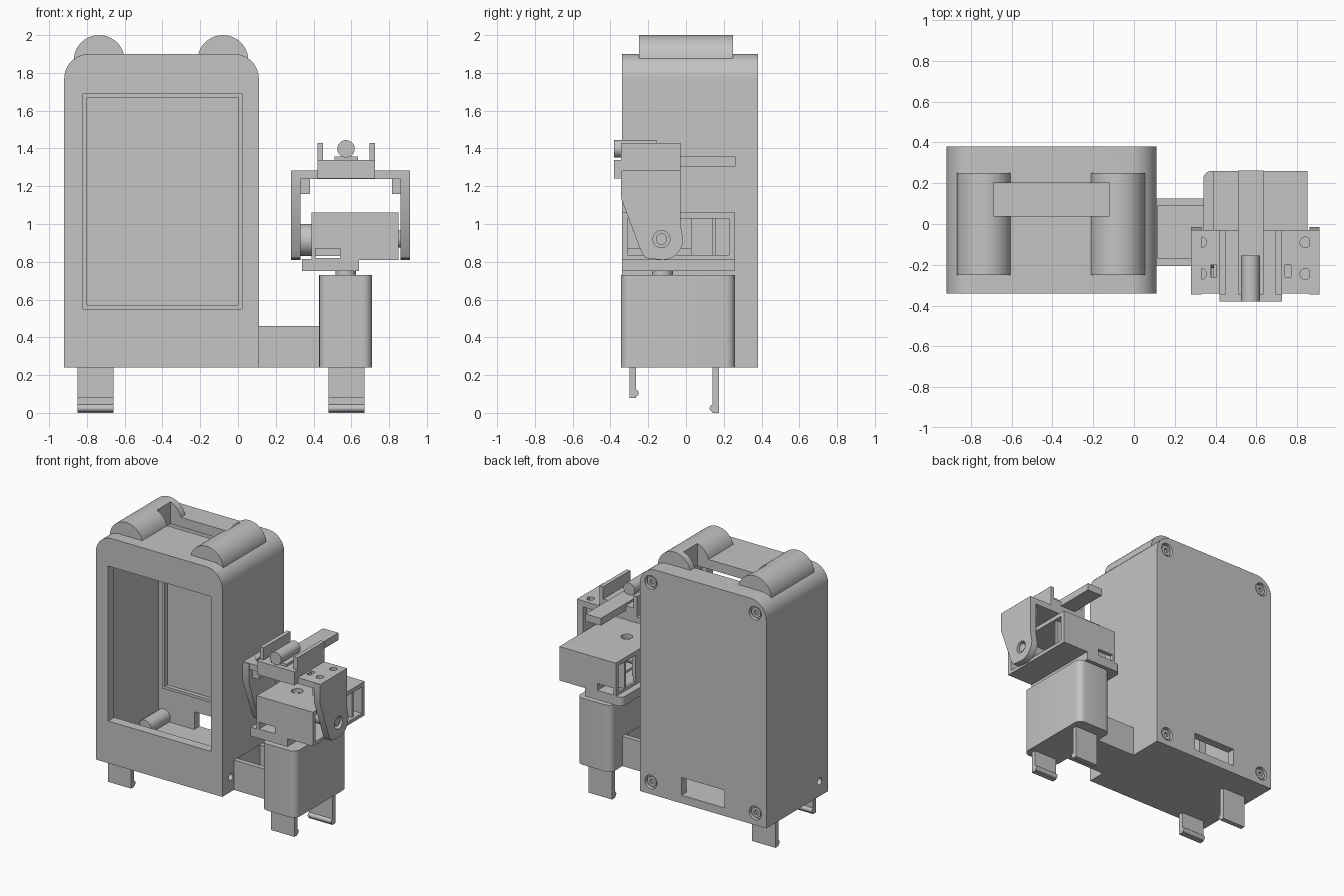
import bpy, bmesh, math
from mathutils import Vector

if "Cube" in bpy.data.objects:
    bpy.data.objects.remove(bpy.data.objects["Cube"])

grey = bpy.data.materials.new("plain_grey")
grey.diffuse_color = (0.55, 0.55, 0.55, 1)
grey.use_nodes = True
grey.node_tree.nodes["Principled BSDF"].inputs["Base Color"].default_value = grey.diffuse_color


def prism(name, pts, axis, a, b):
    """Extrude a 2D outline along an axis from a to b."""
    place = {'x': lambda p, d: (d, p[0], p[1]),
             'y': lambda p, d: (p[0], d, p[1]),
             'z': lambda p, d: (p[0], p[1], d)}[axis]
    bm = bmesh.new()
    lo = [bm.verts.new(place(p, a)) for p in pts]
    hi = [bm.verts.new(place(p, b)) for p in pts]
    bm.faces.new(lo)
    bm.faces.new(hi)
    n = len(pts)
    for i in range(n):
        j = (i + 1) % n
        bm.faces.new((lo[i], lo[j], hi[j], hi[i]))
    bmesh.ops.recalc_face_normals(bm, faces=bm.faces)
    me = bpy.data.meshes.new(name)
    bm.to_mesh(me)
    bm.free()
    me.materials.append(grey)
    ob = bpy.data.objects.new(name, me)
    bpy.context.collection.objects.link(ob)
    return ob


def box(name, x0, x1, y0, y1, z0, z1):
    return prism(name, [(x0, y0), (x1, y0), (x1, y1), (x0, y1)], 'z', z0, z1)


def arc(cx, cy, r, a0, a1, n=10):
    return [(cx + r * math.cos(math.radians(a0 + (a1 - a0) * i / n)),
             cy + r * math.sin(math.radians(a0 + (a1 - a0) * i / n))) for i in range(n + 1)]


def cyl(name, c, r, axis, a, b, n=32):
    return prism(name, arc(c[0], c[1], r, 0, 360, n)[:-1], axis, a, b)


def rounded(x0, x1, y0, y1, r):
    return (arc(x1 - r, y1 - r, r, 0, 90, 6) + arc(x0 + r, y1 - r, r, 90, 180, 6)
            + arc(x0 + r, y0 + r, r, 180, 270, 6) + arc(x1 - r, y0 + r, r, 270, 360, 6))


def cut(ob, *cutters):
    for c in cutters:
        m = ob.modifiers.new("cut", 'BOOLEAN')
        m.operation = 'DIFFERENCE'
        m.solver = 'EXACT'
        m.object = c
        bpy.context.view_layer.objects.active = ob
        bpy.context.view_layer.update()
        bpy.ops.object.modifier_apply(modifier=m.name)
        bpy.data.objects.remove(c)


# Main case: rounded upper corners, hollow inside
outline = ([(-0.92, 0.24), (0.11, 0.24)] + arc(-0.02, 1.77, 0.13, 0, 90)
           + arc(-0.79, 1.77, 0.13, 90, 180))
case = prism("case", outline, 'y', -0.34, 0.38)
cut(case,
    box("cavity", -0.87, 0.06, -0.27, 0.32, 0.30, 1.83),
    box("screen_opening", -0.82, 0.02, -0.5, -0.1, 0.55, 1.69),
    box("rear_slot", -0.58, -0.23, 0.2, 0.5, 0.30, 0.43),
    box("strap_slot", -0.69, -0.12, 0.04, 0.20, 1.70, 2.1),
    cyl("side_hole", (-0.24, 0.35), 0.025, 'x', -1, 0.3, 16))

# Back screws: ring recess with screw head, and inner corner posts
for x in (-0.83, 0.02):
    for z in (0.33, 1.80):
        cut(case, cyl("recess", (x, z), 0.05, 'y', 0.35, 0.5, 24))
        head = cyl("back_screw", (x, z), 0.037, 'y', 0.34, 0.37, 24)
        cut(head, cyl("socket", (x, z), 0.018, 'y', 0.355, 0.4, 6))
        cyl("corner_post", (x, z), 0.055, 'y', 0.10, 0.325, 24)

# Raised frame inside the back wall
frame = box("inner_frame", -0.82, 0.02, 0.29, 0.325, 0.55, 1.69)
cut(frame, box("frame_hole", -0.80, 0.0, 0.2, 0.4, 0.57, 1.67))

# Strap lugs on top
for x in (-0.735, -0.08):
    lug = prism("strap_lug", arc(x, 1.865, 0.135, -8, 188, 24), 'y', -0.25, 0.25)
    cut(lug, box("strap_cut", -0.69, -0.12, 0.04, 0.20, 1.70, 2.1))

# Arm joining case and pillar: open channel
arm = box("side_arm", 0.10, 0.44, -0.205, 0.125, 0.24, 0.46)
cut(arm, box("arm_channel", 0.115, 0.425, -0.17, 0.09, 0.28, 0.6))

# Lower motor pillar and its shaft
prism("pillar", rounded(0.43, 0.71, -0.345, 0.26, 0.05), 'z', 0.24, 0.73)
cyl("pillar_shaft", (0.57, -0.125), 0.055, 'z', 0.72, 0.76)

# Clip legs with inward hooks, front and back
for x0, x1 in ((-0.85, -0.66), (0.48, 0.67)):
    for y0, y1, zb, hook in ((-0.30, -0.265, 0.08, -0.27), (0.14, 0.175, 0.0, 0.145)):
        box("clip_leg", x0, x1, y0, y1, zb, 0.25)
        cyl("clip_hook", (hook, zb + 0.025), 0.02, 'x', x0, x1, 16)

# Turntable plate
prism("turn_plate", arc(0.38, 0.22, 0.04, 90, 180, 6) + [(0.34, -0.34), (0.64, -0.34), (0.64, 0.26)],
      'z', 0.75, 0.815)

# Upper motor holder: hollow, open at the right side
holder = box("motor_holder", 0.39, 0.85, -0.34, 0.26, 0.81, 1.06)
cut(holder,
    box("motor_bay", 0.42, 1.0, -0.31, 0.23, 0.835, 1.03),
    box("left_window", 0.3, 0.5, 0.03, 0.23, 0.835, 1.03),
    box("wire_slots", 0.41, 0.54, -0.5, 0.5, 0.82, 0.87),
    cyl("top_hole", (0.57, -0.125), 0.04, 'z', 0.95, 1.2))
box("holder_post", 0.39, 0.83, 0.14, 0.16, 0.83, 1.035)
cyl("left_hub", (-0.13, 0.915), 0.085, 'x', 0.32, 0.40)
cyl("right_hub", (-0.13, 0.92), 0.045, 'x', 0.42, 0.87)

# Tilting bracket: tapered legs, top plate and corner gussets
leg = ([(-0.345, 1.28), (-0.345, 1.14), (-0.24, 0.86), (-0.215, 0.82)]
       + arc(-0.125, 0.92, 0.11, 270, 360) + [(-0.03, 1.0), (-0.03, 1.28)])
for x0, x1, g0, g1 in ((0.28, 0.33, 0.32, 0.38), (0.86, 0.91, 0.815, 0.87)):
    side = prism("bracket_leg", leg, 'x', x0, x1)
    cut(side, cyl("pivot_hole", (-0.13, 0.92), 0.045, 'x', x0 - 0.005, x1 + 0.1))
    pin = cyl("pivot_ring", (-0.13, 0.92), 0.03, 'x', x0 + 0.01, x1 - 0.01, 24)
    box("bracket_gusset", g0, g1, -0.30, -0.07, 1.16, 1.25)

plate = box("bracket_plate", 0.28, 0.91, -0.34, -0.03, 1.238, 1.282)
for x in (0.33, 0.84):
    for y in (-0.09, -0.245):
        cut(plate, cyl("plate_hole", (x, y), 0.026, 'z', 1.25, 1.4, 16))
for x in (0.39, 0.755):
    cut(plate, box("plate_slot", x - 0.015, x + 0.015, -0.26, -0.20, 1.2, 1.4))

# Cradle on the bracket with walls, rod and rear bar
box("cradle_base", 0.42, 0.725, -0.38, -0.03, 1.24, 1.34)
for x in (0.42, 0.695):
    box("cradle_wall", x, x + 0.03, -0.345, -0.03, 1.33, 1.43)
box("rod_seat", 0.51, 0.635, -0.345, -0.05, 1.335, 1.358)
cyl("rod", (0.572, 1.398), 0.046, 'y', -0.38, -0.155)
box("rear_bar", 0.51, 0.635, -0.05, 0.262, 1.305, 1.358)

# Smooth curved walls while keeping edges crisp
for ob in bpy.context.scene.objects:
    ob.select_set(ob.type == 'MESH')
bpy.context.view_layer.objects.active = case
bpy.ops.object.shade_smooth_by_angle(angle=math.radians(30))
